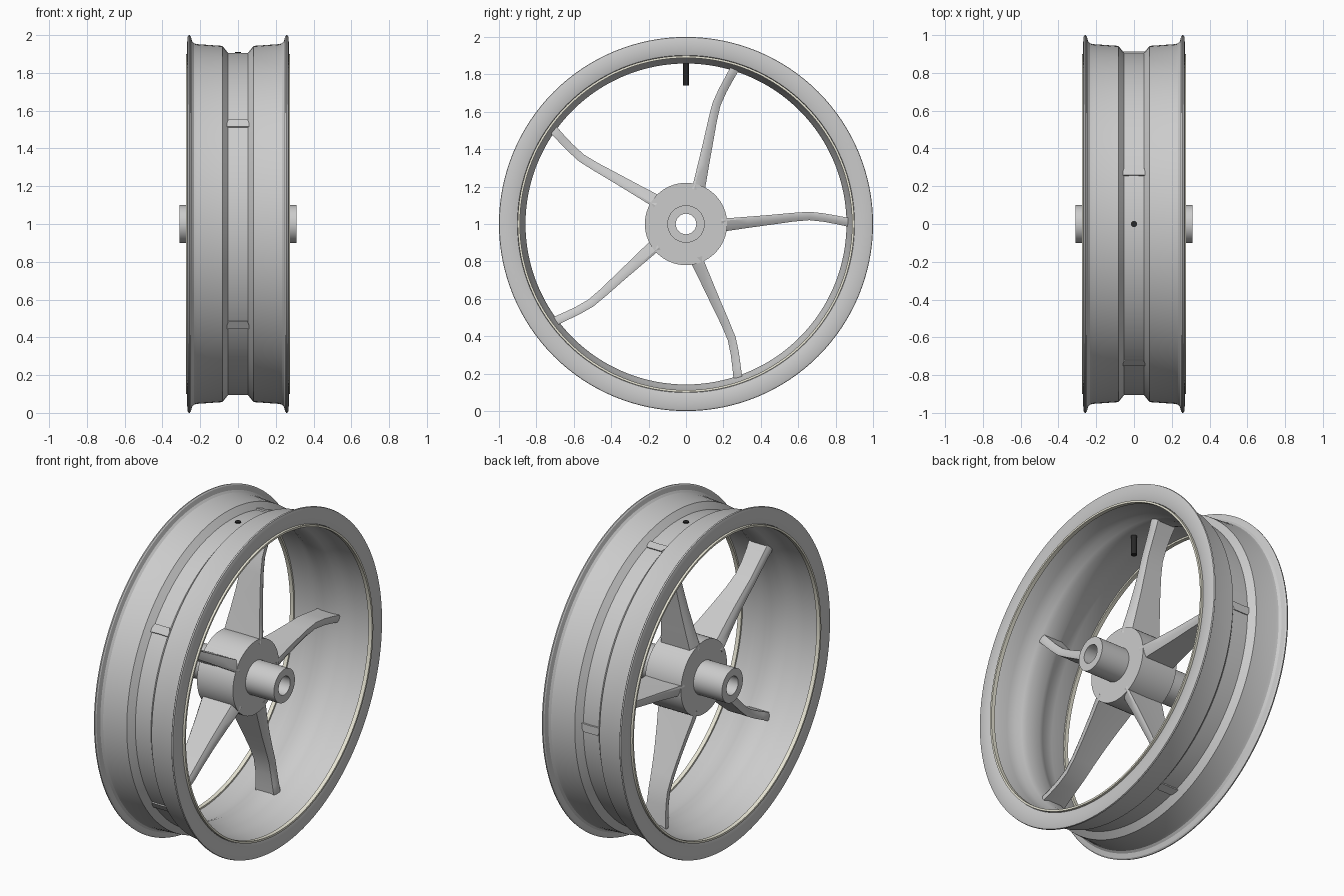
import bpy, bmesh, math

if "Cube" in bpy.data.objects:
    bpy.data.objects.remove(bpy.data.objects["Cube"])

AXLE_Z = 1.0
DARK = bpy.data.materials.new("dark_rubber")
DARK.diffuse_color = (0.02, 0.02, 0.02, 1)
DARK.use_nodes = True
DARK.node_tree.nodes["Principled BSDF"].inputs["Base Color"].default_value = DARK.diffuse_color
CREAM = bpy.data.materials.new("cream_stripe")
CREAM.diffuse_color = (0.8, 0.78, 0.66, 1)
CREAM.use_nodes = True
CREAM.node_tree.nodes["Principled BSDF"].inputs["Base Color"].default_value = CREAM.diffuse_color


def finish(name, verts, faces, mat=None, angle=25):
    mesh = bpy.data.meshes.new(name)
    mesh.from_pydata(verts, [], faces)
    bm = bmesh.new()
    bm.from_mesh(mesh)
    bmesh.ops.recalc_face_normals(bm, faces=bm.faces)
    bm.to_mesh(mesh)
    bm.free()
    if mat:
        mesh.materials.append(mat)
    ob = bpy.data.objects.new(name, mesh)
    bpy.context.collection.objects.link(ob)
    bpy.ops.object.select_all(action='DESELECT')
    ob.select_set(True)
    bpy.context.view_layer.objects.active = ob
    bpy.ops.object.shade_smooth_by_angle(angle=math.radians(angle))
    return ob


def lathe(name, profile, seg=128, mat=None):
    """Spin a closed (x, radius) profile around the axle."""
    n = len(profile)
    verts, faces = [], []
    for i in range(seg):
        a = 2 * math.pi * i / seg
        verts += [(x, r * math.cos(a), AXLE_Z + r * math.sin(a)) for x, r in profile]
        for j in range(n):
            k, ii = (j + 1) % n, (i + 1) % seg
            faces.append((i * n + j, i * n + k, ii * n + k, ii * n + j))
    return finish(name, verts, faces, mat)


def mirrored(half):
    return half + [(-x, r) for x, r in reversed(half)]


# Rim: drop-centre outside, flanged lips, bulged inside
outer = [(0.052, 0.905), (0.083, 0.943), (0.215, 0.952), (0.232, 0.956), (0.243, 0.967),
         (0.25, 0.993), (0.256, 1.0), (0.264, 0.998), (0.268, 0.985), (0.27, 0.93)]
inner = [(0.262, 0.902), (0.24, 0.895), (0.16, 0.892), (0.11, 0.884), (0.075, 0.868), (0.045, 0.858)]
lathe("rim", mirrored(outer + inner))

# Thin stripes around both rim openings
for side, s in (("right", 1), ("left", -1)):
    lathe("rim_stripe_" + side,
          [(s * 0.25, 0.9), (s * 0.274, 0.9), (s * 0.274, 0.888), (s * 0.25, 0.888)], mat=CREAM)

# Hub and hollow axle
lathe("hub", mirrored([(0.12, 0.22), (0.12, 0.09)]), 64)
lathe("axle_tube", mirrored([(0.31, 0.1), (0.31, 0.055)]), 48)

# Spokes: radius, sideways offset, half width, thickness
stations = [(0.19, -0.006, 0.124, 0.07), (0.25, 0.0, 0.116, 0.066), (0.33, 0.009, 0.102, 0.06),
            (0.45, 0.022, 0.084, 0.053), (0.57, 0.036, 0.07, 0.047), (0.66, 0.043, 0.064, 0.045),
            (0.74, 0.034, 0.065, 0.045), (0.81, 0.021, 0.07, 0.046), (0.86, 0.011, 0.076, 0.048),
            (0.912, 0.0, 0.06, 0.05)]
section = [(-0.97, 0.5), (0, 0.46), (0.97, 0.5), (1, 0.32), (0.93, -0.15),
           (0.8, -0.5), (-0.8, -0.5), (-0.93, -0.15), (-1, 0.32)]
n = len(section)
for i in range(5):
    a = math.radians(72 * i)
    c, s = math.cos(a), math.sin(a)
    verts, faces = [], []
    for r, off, w, th in stations:
        for u, v in section:
            t = off + v * th
            verts.append((u * w, r * c - t * s, AXLE_Z + r * s + t * c))
    for k in range(len(stations) - 1):
        for j in range(n):
            m = (j + 1) % n
            faces.append((k * n + j, k * n + m, (k + 1) * n + m, (k + 1) * n + j))
    faces.append(tuple(range(n)))
    faces.append(tuple(range(len(verts) - n, len(verts))))
    finish("spoke_%d" % (i + 1), verts, faces, angle=30)

# Valve stem through the top of the rim
seg = 20
ring = [(0.017 * math.cos(2 * math.pi * i / seg), 0.017 * math.sin(2 * math.pi * i / seg)) for i in range(seg)]
verts = [(x, y, z) for z in (1.74, 1.91) for x, y in ring]
faces = [(i, (i + 1) % seg, seg + (i + 1) % seg, seg + i) for i in range(seg)]
faces += [tuple(range(seg)), tuple(range(seg, 2 * seg))]
finish("valve_stem", verts, faces, DARK)
